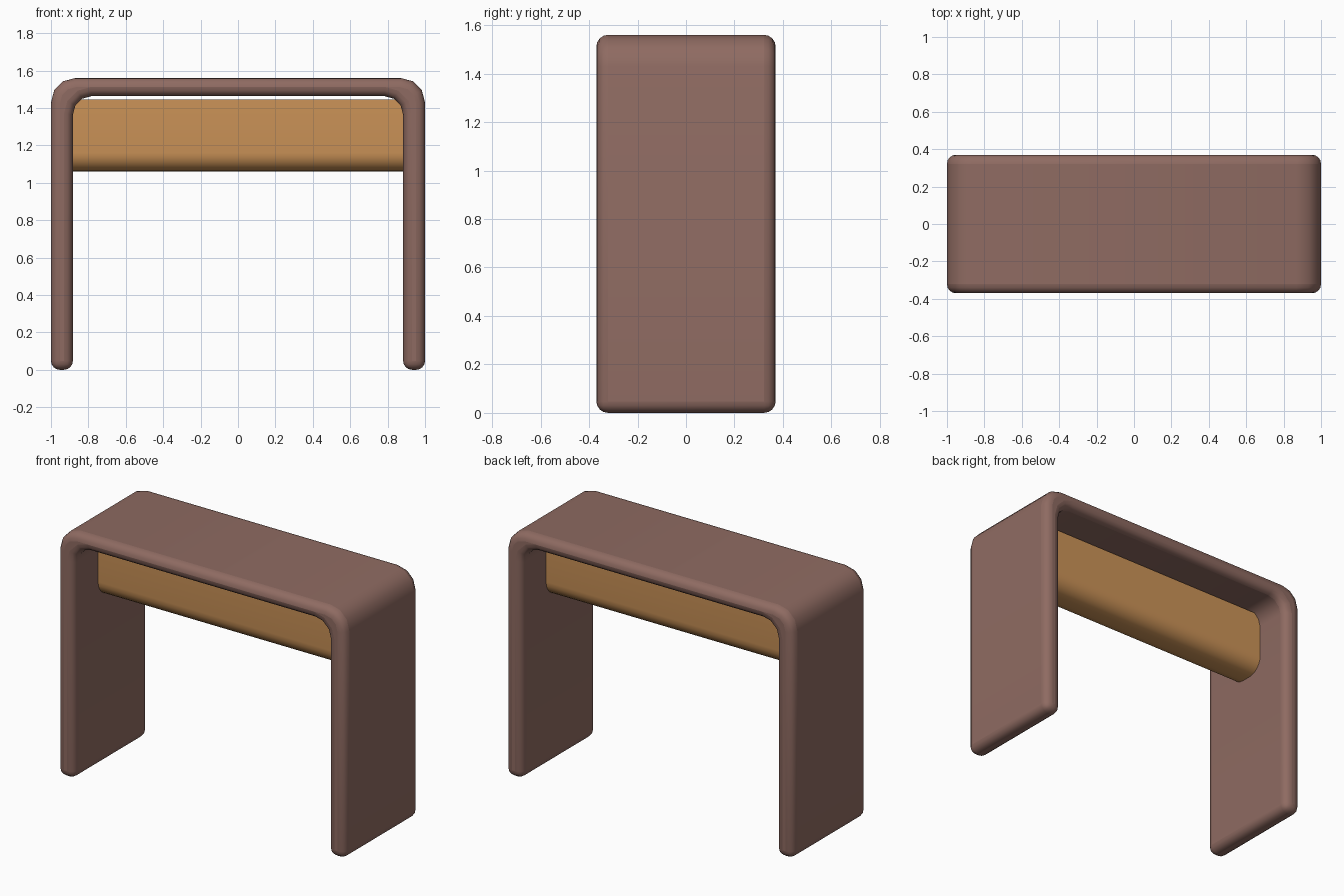
import bpy, bmesh, math

if "Cube" in bpy.data.objects:
    bpy.data.objects.remove(bpy.data.objects["Cube"])


def material(name, color):
    m = bpy.data.materials.new(name)
    m.diffuse_color = (*color, 1)
    m.use_nodes = True
    m.node_tree.nodes["Principled BSDF"].inputs["Base Color"].default_value = m.diffuse_color
    return m


def arc(cx, cz, r, start, end, n):
    """Points on a circular arc, angles in degrees."""
    pts = []
    for i in range(n + 1):
        a = math.radians(start + (end - start) * i / n)
        pts.append((cx + r * math.cos(a), cz + r * math.sin(a)))
    return pts


def prism(name, points, direction, mat):
    """Extrude a closed profile of 3D points, centred, and smooth it."""
    bm = bmesh.new()
    face = bm.faces.new([bm.verts.new(p) for p in points])
    out = bmesh.ops.extrude_face_region(bm, geom=[face])
    bmesh.ops.translate(bm, vec=direction,
                        verts=[g for g in out["geom"] if isinstance(g, bmesh.types.BMVert)])
    bmesh.ops.recalc_face_normals(bm, faces=bm.faces)
    me = bpy.data.meshes.new(name)
    bm.to_mesh(me)
    bm.free()
    me.materials.append(mat)
    ob = bpy.data.objects.new(name, me)
    bpy.context.collection.objects.link(ob)
    return ob


def smooth(ob):
    bpy.ops.object.select_all(action='DESELECT')
    bpy.context.view_layer.objects.active = ob
    ob.select_set(True)
    bpy.ops.object.shade_smooth_by_angle(angle=math.radians(40))


brown = material("brown_frame", (0.275, 0.147, 0.122))
tan = material("tan_wood", (0.61, 0.296, 0.098))

# Frame: two side legs and top in one bent slab
HALF, TOP, DEPTH = 1.0, 1.56, 0.74
INNER, UNDER = 0.883, 1.463
R_OUT, R_IN = 0.13, 0.1
right = [(HALF, 0)] + arc(HALF - R_OUT, TOP - R_OUT, R_OUT, 0, 90, 3)
inner = arc(INNER - R_IN, UNDER - R_IN, R_IN, 90, 0, 3) + [(INNER, 0)]
profile = (right + [(-x, z) for x, z in reversed(right)]
           + [(-x, z) for x, z in reversed(inner)] + inner)
frame = prism("frame", [(x, -DEPTH / 2, z) for x, z in profile], (0, DEPTH, 0), brown)

# Softly rounded rims and feet
bevel = frame.modifiers.new("rounded_edges", 'BEVEL')
bevel.width = 0.048
bevel.segments = 4
bevel.limit_method = 'ANGLE'
bevel.angle_limit = math.radians(50)
smooth(frame)

# Drawer box: hangs between the legs, lower long edges rounded
W, LOW, HIGH, R = 0.13, 1.06, 1.445, 0.1
box = ([(W, HIGH), (-W, HIGH)]
       + arc(-W + R, LOW + R, R, 180, 270, 6)
       + arc(W - R, LOW + R, R, 270, 360, 6))
drawer = prism("under_top_box", [(-0.9, y, z) for y, z in box], (1.8, 0, 0), tan)
smooth(drawer)
